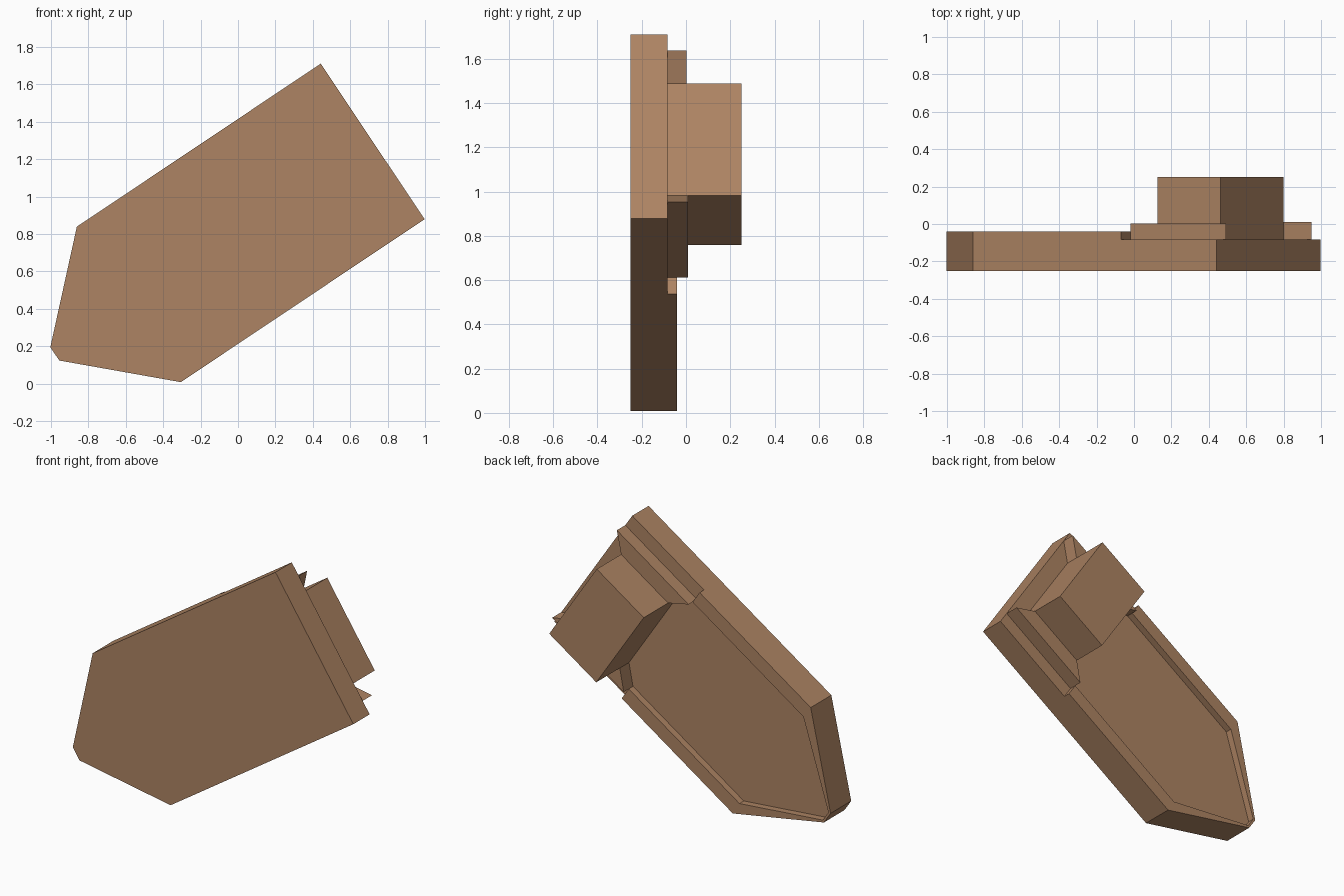
import bpy, bmesh, math

if "Cube" in bpy.data.objects:
    bpy.data.objects.remove(bpy.data.objects["Cube"])

# One flat colour
brown = bpy.data.materials.new("warm_brown")
brown.diffuse_color = (0.42, 0.23, 0.125, 1)
brown.use_nodes = True
brown.node_tree.nodes["Principled BSDF"].inputs["Base Color"].default_value = brown.diffuse_color

# Tilted axes: s runs along the blade, t across it, origin at middle of the square end
ANGLE = math.atan2(0.556, 0.832)
CA, SA = math.cos(ANGLE), math.sin(ANGLE)
CX, CZ = 0.72, 1.295


def prism(name, outline, y0, y1):
    """Extrude an (s, t) outline from y0 to y1."""
    bm = bmesh.new()
    verts = [bm.verts.new((CX + s * CA - t * SA, y0, CZ + s * SA + t * CA))
             for s, t in outline]
    face = bm.faces.new(verts)
    ext = bmesh.ops.extrude_face_region(bm, geom=[face])
    for v in ext["geom"]:
        if isinstance(v, bmesh.types.BMVert):
            v.co.y = y1
    bmesh.ops.recalc_face_normals(bm, faces=bm.faces)
    mesh = bpy.data.meshes.new(name)
    bm.to_mesh(mesh)
    bm.free()
    mesh.materials.append(brown)
    ob = bpy.data.objects.new(name, mesh)
    bpy.context.collection.objects.link(ob)
    return ob


def mirrored(half):
    """Close a half outline (t > 0) by its mirror image."""
    return half + [(s, -t) for s, t in reversed(half)]


# Pointed slab with a raised rim, recess cut into the back
slab = prism("pointed_slab", mirrored([(0, 0.5), (-1.568, 0.5), (-2.044, 0.043)]), -0.25, -0.04)
cutter = prism("recess_cutter", mirrored([(0.2, 0.7), (-0.615, 0.7), (-0.615, 0.41),
                                          (-1.565, 0.41), (-2.03, 0.036)]), -0.084, 0.3)
cutter.hide_render = True
mod = slab.modifiers.new("recess", "BOOLEAN")
mod.operation = "DIFFERENCE"
mod.solver = "EXACT"
mod.object = cutter
bpy.context.view_layer.objects.active = slab
bpy.ops.object.modifier_apply(modifier="recess")
bpy.data.objects.remove(cutter)

# Square block on the back
prism("back_block", mirrored([(-0.107, 0.305), (-0.51, 0.305)]), -0.084, 0.25)

# Mitred side rails flanking the block
for name, side, top in (("upper_rail", 1, 0.002), ("lower_rail", -1, 0.01)):
    prism(name, [(0, side * 0.411), (-0.615, side * 0.411),
                 (-0.51, side * 0.305), (-0.107, side * 0.305)], -0.084, top)
